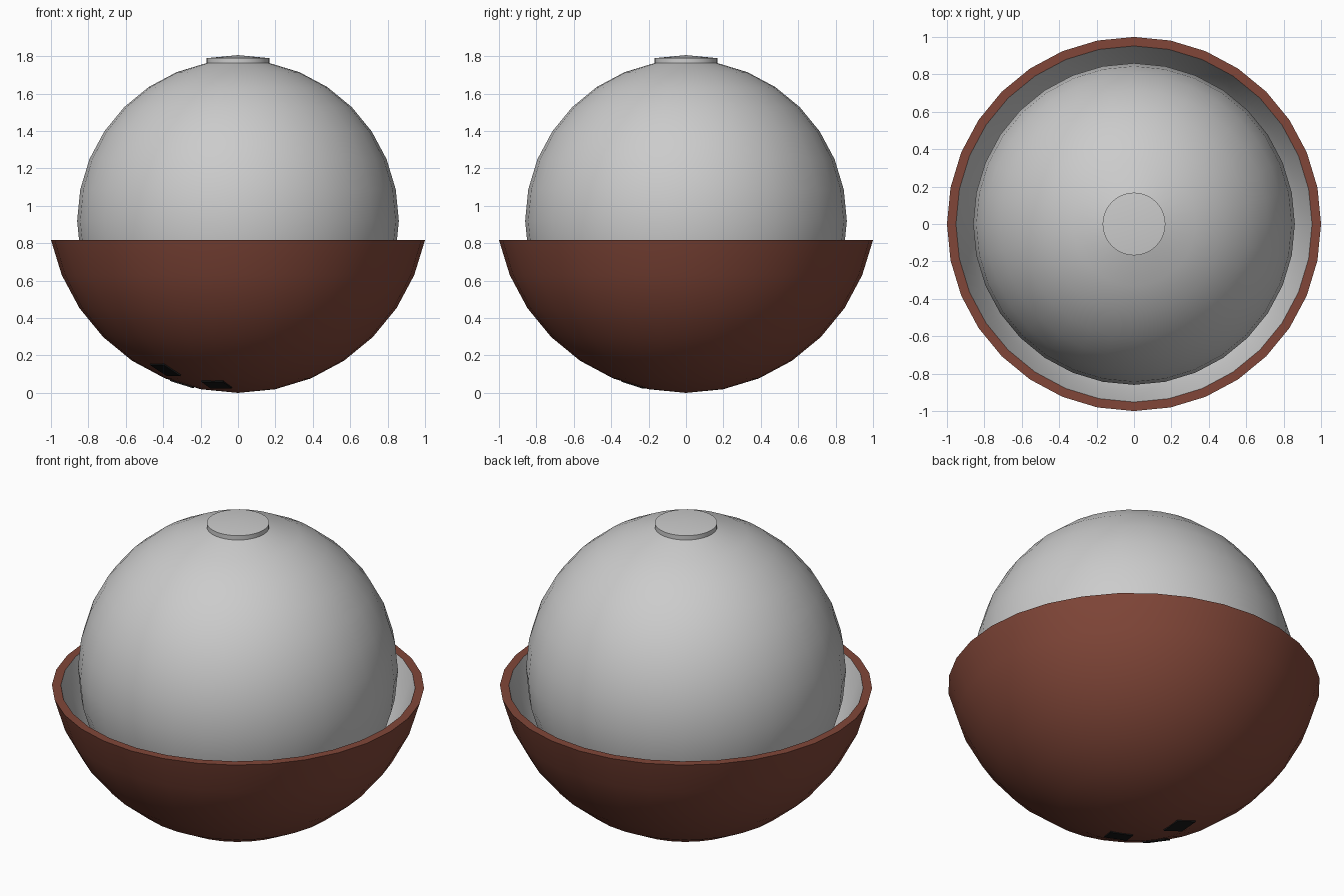
import bpy, bmesh, math
from mathutils import Vector, Matrix

if "Cube" in bpy.data.objects:
    bpy.data.objects.remove(bpy.data.objects["Cube"])

SEG = 32
STEP = math.radians(11.25)


def material(name, color):
    m = bpy.data.materials.new(name)
    m.diffuse_color = (*color, 1)
    m.use_nodes = True
    m.node_tree.nodes["Principled BSDF"].inputs["Base Color"].default_value = m.diffuse_color
    return m


def finish(bm, name, mat=None, angle=30):
    me = bpy.data.meshes.new(name)
    bm.to_mesh(me)
    bm.free()
    ob = bpy.data.objects.new(name, me)
    bpy.context.collection.objects.link(ob)
    if mat:
        me.materials.append(mat)
    bpy.ops.object.select_all(action='DESELECT')
    ob.select_set(True)
    bpy.context.view_layer.objects.active = ob
    bpy.ops.object.shade_smooth_by_angle(angle=math.radians(angle))
    return ob


def lathe(name, profile, mat=None, flip=False):
    """Revolve (radius, z) points around the z axis."""
    bm = bmesh.new()
    vs = [bm.verts.new((r, 0, z)) for r, z in profile]
    es = [bm.edges.new(p) for p in zip(vs, vs[1:])]
    bmesh.ops.spin(bm, geom=vs + es, cent=(0, 0, 0), axis=(0, 0, 1),
                   angle=math.tau, steps=SEG, use_merge=True)
    bmesh.ops.remove_doubles(bm, verts=bm.verts, dist=1e-4)
    bmesh.ops.recalc_face_normals(bm, faces=bm.faces)
    # open surfaces: make normals face away from (or towards) the centre
    f = min(bm.faces, key=lambda f: f.calc_center_median().z)
    if (f.normal.z > 0) != flip:
        bmesh.ops.reverse_faces(bm, faces=bm.faces)
    return finish(bm, name, mat)


def arc(radius, centre, first, last):
    """Sphere profile, ring numbers counted from the bottom pole."""
    return [(radius * math.sin(i * STEP), centre - radius * math.cos(i * STEP))
            for i in range(first, last + 1)]


brown = material("shell_brown", (0.22, 0.062, 0.04))
white = material("lining_white", (0.9, 0.9, 0.9))
black = material("eye_black", (0.01, 0.01, 0.01))

# Half shell with a flat rim, and the pale lining inside it
R, C, RIM = 1.0196, 1.0196, 0.817
lathe("shell", arc(R, C, 0, 6) + [(1.0, RIM), (0.952, RIM)], brown)
lathe("lining", arc(0.97, C, 0, 6) + [(0.952, RIM)], white, flip=True)

# Ball resting in the shell, its top fan raised as a small cap
r, c, lift = 0.86, 0.92, 0.026
ball = arc(r, c, 0, 15)
cap = [(x, z + lift) for x, z in arc(r, c, 15, 16)]
lathe("ball", ball + cap)

# Three square dark eyes on the underside
for i, (x, y) in enumerate([(-0.39, -0.28), (-0.115, -0.265), (-0.30, 0.025)]):
    n = Vector((x, y, -math.sqrt(R * R - x * x - y * y))).normalized()
    t = Vector((0, 0, 1)).cross(n).normalized()
    rot = Matrix((t, n.cross(t), n)).transposed().to_4x4()
    pos = Vector((0, 0, C)) + n * (R - 0.018)
    bm = bmesh.new()
    bmesh.ops.create_cube(bm, size=1, matrix=Matrix.Translation(pos) @ rot
                          @ Matrix.Diagonal((0.125, 0.125, 0.036, 1)))
    finish(bm, f"eye_{i + 1}", black)
